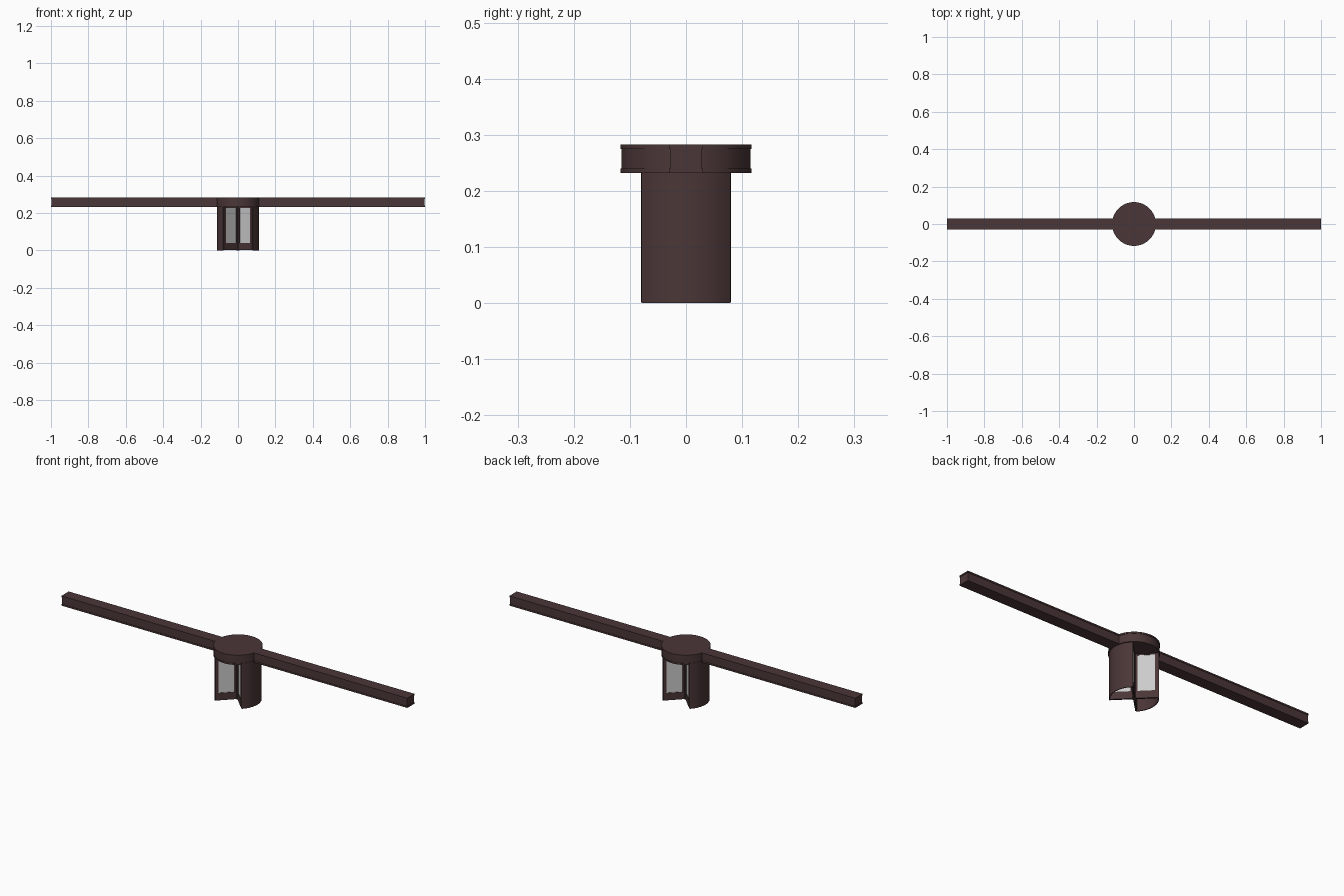
import bpy, bmesh, math
from mathutils import Matrix

if "Cube" in bpy.data.objects:
    bpy.data.objects.remove(bpy.data.objects["Cube"])

bronze = bpy.data.materials.new("dark_bronze")
bronze.diffuse_color = (0.07, 0.037, 0.038, 1)
bronze.use_nodes = True
bronze.node_tree.nodes["Principled BSDF"].inputs["Base Color"].default_value = bronze.diffuse_color


def finish(name, bm, mat=bronze, smooth=False):
    bmesh.ops.recalc_face_normals(bm, faces=bm.faces)
    mesh = bpy.data.meshes.new(name)
    bm.to_mesh(mesh)
    bm.free()
    ob = bpy.data.objects.new(name, mesh)
    bpy.context.collection.objects.link(ob)
    if mat:
        mesh.materials.append(mat)
    if smooth:
        bpy.ops.object.select_all(action='DESELECT')
        ob.select_set(True)
        bpy.context.view_layer.objects.active = ob
        bpy.ops.object.shade_smooth_by_angle(angle=math.radians(35))
    return ob


def add_box(bm, x, y, z, turn=0.0):
    """Box from (min, max) ranges, turned about the z axis."""
    size = Matrix.Diagonal((x[1] - x[0], y[1] - y[0], z[1] - z[0], 1))
    centre = Matrix.Translation((sum(x) / 2, sum(y) / 2, sum(z) / 2))
    bmesh.ops.create_cube(bm, size=1, matrix=Matrix.Rotation(turn, 4, 'Z') @ centre @ size)


def sweep(name, profile, start, end, steps, closed):
    """Revolve an (r, z) profile from one angle to another."""
    bm = bmesh.new()
    verts = [bm.verts.new((r * math.cos(start), r * math.sin(start), z)) for r, z in profile]
    edges = [bm.edges.new(p) for p in zip(verts, verts[1:])]
    if closed:
        bm.faces.new(verts)
        edges = list(bm.edges)
    geom = verts + edges + list(bm.faces)
    bmesh.ops.spin(bm, geom=geom, cent=(0, 0, 0), axis=(0, 0, 1),
                   angle=end - start, steps=steps)
    bmesh.ops.remove_doubles(bm, verts=bm.verts, dist=1e-5)
    return finish(name, bm, smooth=True)


R, BASE, TOP = 0.113, 0.232, 0.283

# Round canopy with thin projecting lips
lip = R + 0.004
sweep("canopy", [(0, BASE), (lip, BASE), (lip, BASE + 0.008), (R + 0.002, BASE + 0.008),
                 (R + 0.002, TOP - 0.008), (lip, TOP - 0.008), (lip, TOP), (0, TOP)],
      0, math.tau, 64, False)

# Straight fascia beams, left and right, with the same lips
for side, turn in (("right", 0), ("left", math.pi)):
    bm = bmesh.new()
    add_box(bm, (0.10, 0.998), (-0.028, 0.028), (BASE + 0.008, TOP - 0.008), turn)
    for z in ((BASE, BASE + 0.008), (TOP - 0.008, TOP)):
        add_box(bm, (0.11, 1.0), (-0.03, 0.03), z, turn)
    finish(side + "_beam", bm)

# Curved drum walls
for side, mid in (("right", 0), ("left", math.pi)):
    sweep(side + "_drum_wall", [(0.108, 0), (0.112, 0), (0.112, BASE), (0.108, BASE)],
          mid - math.pi / 4, mid + math.pi / 4, 20, True)

# Four framed door wings meeting at the centre
for i in range(4):
    turn = math.pi / 4 + i * math.pi / 2
    t = (-0.004, 0.004)
    bm = bmesh.new()
    add_box(bm, (0.004, 0.016), t, (0.002, BASE), turn)
    add_box(bm, (0.094, 0.110), t, (0.002, BASE), turn)
    add_box(bm, (0.016, 0.094), t, (0.002, 0.040), turn)
    add_box(bm, (0.016, 0.094), t, (0.226, BASE), turn)
    finish(f"door_frame_{i + 1}", bm)
    bm = bmesh.new()
    add_box(bm, (0.015, 0.095), (-0.0015, 0.0015), (0.038, 0.228), turn)
    finish(f"door_glass_{i + 1}", bm, None)

# Centre post
bm = bmesh.new()
bmesh.ops.create_cone(bm, cap_ends=True, segments=16, radius1=0.008, radius2=0.008,
                      depth=BASE, matrix=Matrix.Translation((0, 0, BASE / 2)))
finish("centre_post", bm, smooth=True)
